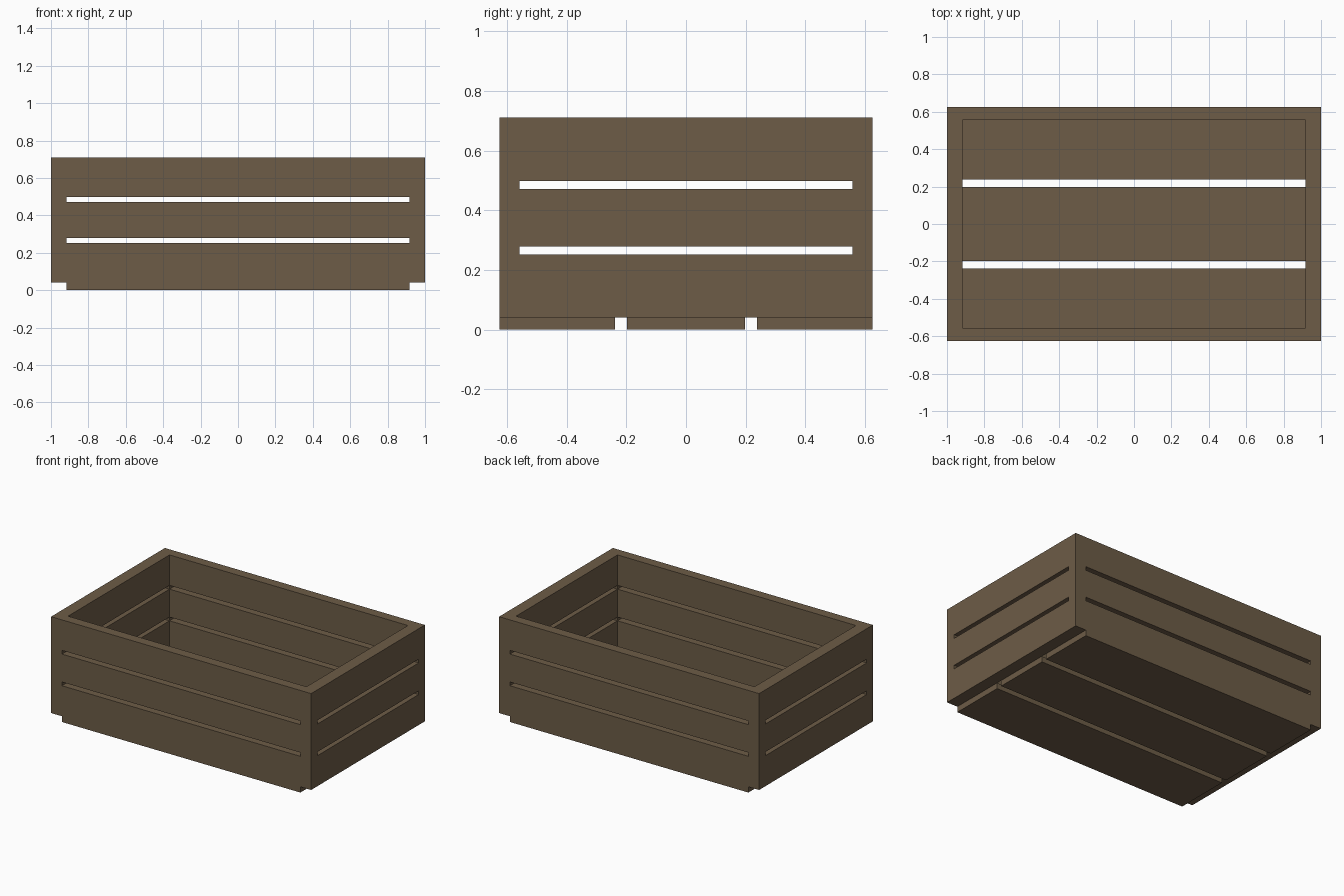
import bpy, bmesh
from mathutils import Vector

if "Cube" in bpy.data.objects:
    bpy.data.objects.remove(bpy.data.objects["Cube"])

# Plank boundaries along each axis
XS = [-1, -0.917, 0.917, 1]
YS = [-0.625, -0.557, -0.238, -0.198, 0.198, 0.238, 0.557, 0.625]
ZS = [0, 0.04, 0.252, 0.278, 0.472, 0.498, 0.71]
NX, NY, NZ = len(XS) - 1, len(YS) - 1, len(ZS) - 1


def solid(i, j, k):
    """Is this block of the crate wood?"""
    if not (0 <= i < NX and 0 <= j < NY and 0 <= k < NZ):
        return False
    if k == 0:                        # floor boards with two gaps
        return i == 1 and j not in (2, 4)
    end, side = i in (0, NX - 1), j in (0, NY - 1)
    if k in (2, 4):                   # slot layers: corner posts only
        return end and side
    return end or side                # wall planks


# Crate: skin the exposed faces of the wooden blocks
bm = bmesh.new()
verts = {}


def vert(p):
    if p not in verts:
        verts[p] = bm.verts.new((XS[p[0]], YS[p[1]], ZS[p[2]]))
    return verts[p]


for i in range(NX):
    for j in range(NY):
        for k in range(NZ):
            if not solid(i, j, k):
                continue
            for axis in range(3):
                for step in (0, 1):
                    near = [i, j, k]
                    near[axis] += 2 * step - 1
                    if solid(*near):
                        continue
                    u, v = (axis + 1) % 3, (axis + 2) % 3
                    ring = []
                    for a, b in ((0, 0), (1, 0), (1, 1), (0, 1)):
                        p = [i, j, k]
                        p[axis] += step
                        p[u] += a
                        p[v] += b
                        ring.append(vert(tuple(p)))
                    bm.faces.new(ring if step else ring[::-1])

mesh = bpy.data.meshes.new("slatted_crate")
bm.to_mesh(mesh)
bm.free()
crate = bpy.data.objects.new("slatted_crate", mesh)
bpy.context.collection.objects.link(crate)

# Brown wood
wood = bpy.data.materials.new("brown_wood")
wood.diffuse_color = (0.153, 0.107, 0.063, 1)
wood.use_nodes = True
wood.node_tree.nodes["Principled BSDF"].inputs["Base Color"].default_value = wood.diffuse_color
mesh.materials.append(wood)
